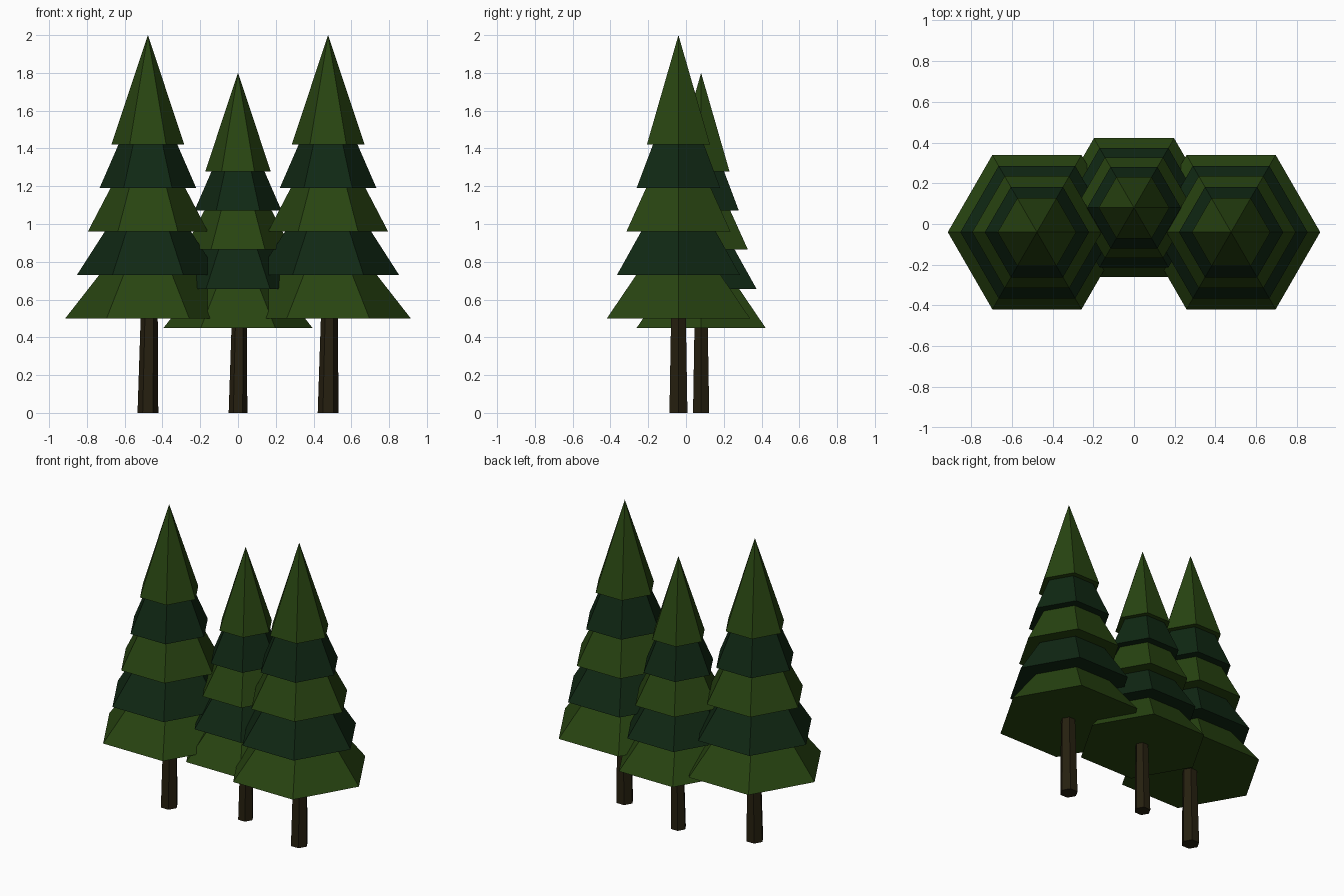
import bpy, bmesh, math

if "Cube" in bpy.data.objects:
    bpy.data.objects.remove(bpy.data.objects["Cube"])


def material(name, rgb):
    m = bpy.data.materials.new(name)
    m.diffuse_color = (*rgb, 1.0)
    m.use_nodes = True
    m.node_tree.nodes["Principled BSDF"].inputs["Base Color"].default_value = m.diffuse_color
    return m


LIGHT = material("leaf green", (0.0212, 0.058, 0.0056))
DARK = material("deep pine green", (0.0052, 0.0212, 0.0068))
BARK = material("dark bark", (0.0194, 0.0144, 0.0050))

SIDES = 6
# Each tier: bottom height, skirt radius, radius where it meets the tier above
TIERS = [(0.50, 0.438, 0.258), (0.73, 0.376, 0.228), (0.96, 0.318, 0.198),
         (1.19, 0.256, 0.156), (1.42, 0.193, 0.0)]
TOP = 2.0


def ring(bm, r, z, dx=0.0):
    return [bm.verts.new((dx + r * math.cos(math.tau * i / SIDES),
                          r * math.sin(math.tau * i / SIDES), z)) for i in range(SIDES)]


def bridge(bm, a, b, mat):
    for i in range(SIDES):
        j = (i + 1) % SIDES
        bm.faces.new((a[i], a[j], b[j], b[i])).material_index = mat


def finish(bm, name, mats, loc, scale):
    bmesh.ops.recalc_face_normals(bm, faces=bm.faces)
    mesh = bpy.data.meshes.new(name)
    bm.to_mesh(mesh)
    bm.free()
    for m in mats:
        mesh.materials.append(m)
    ob = bpy.data.objects.new(name, mesh)
    ob.location = loc
    ob.scale = (scale,) * 3
    bpy.context.collection.objects.link(ob)


def tree(name, x, y, scale):
    # Foliage: stacked hexagonal skirts with alternating greens
    bm = bmesh.new()
    previous = None
    for k, (z, r, r_top) in enumerate(TIERS):
        mat = k % 2
        skirt = ring(bm, r, z)
        if previous:
            bridge(bm, previous, skirt, mat)      # underside ledge
        else:
            bm.faces.new(skirt).material_index = mat
        if k + 1 < len(TIERS):
            previous = ring(bm, r_top, TIERS[k + 1][0])
            bridge(bm, skirt, previous, mat)
        else:
            apex = bm.verts.new((0, 0, TOP))
            for i in range(SIDES):
                bm.faces.new((skirt[i], skirt[(i + 1) % SIDES], apex)).material_index = mat
    finish(bm, name + "_foliage", [LIGHT, DARK], (x, y, 0), scale)

    # Trunk: tapered hexagonal post, leaning slightly to +x
    bm = bmesh.new()
    low, high = ring(bm, 0.055, 0.0), ring(bm, 0.045, 0.51, 0.007)
    bridge(bm, low, high, 0)
    bm.faces.new(low)
    bm.faces.new(high)
    finish(bm, name + "_trunk", [BARK], (x, y, 0), scale)


tree("left_tree", -0.477, -0.04, 1.0)
tree("right_tree", 0.477, -0.04, 1.0)
tree("middle_tree", 0.0, 0.08, 0.9)
